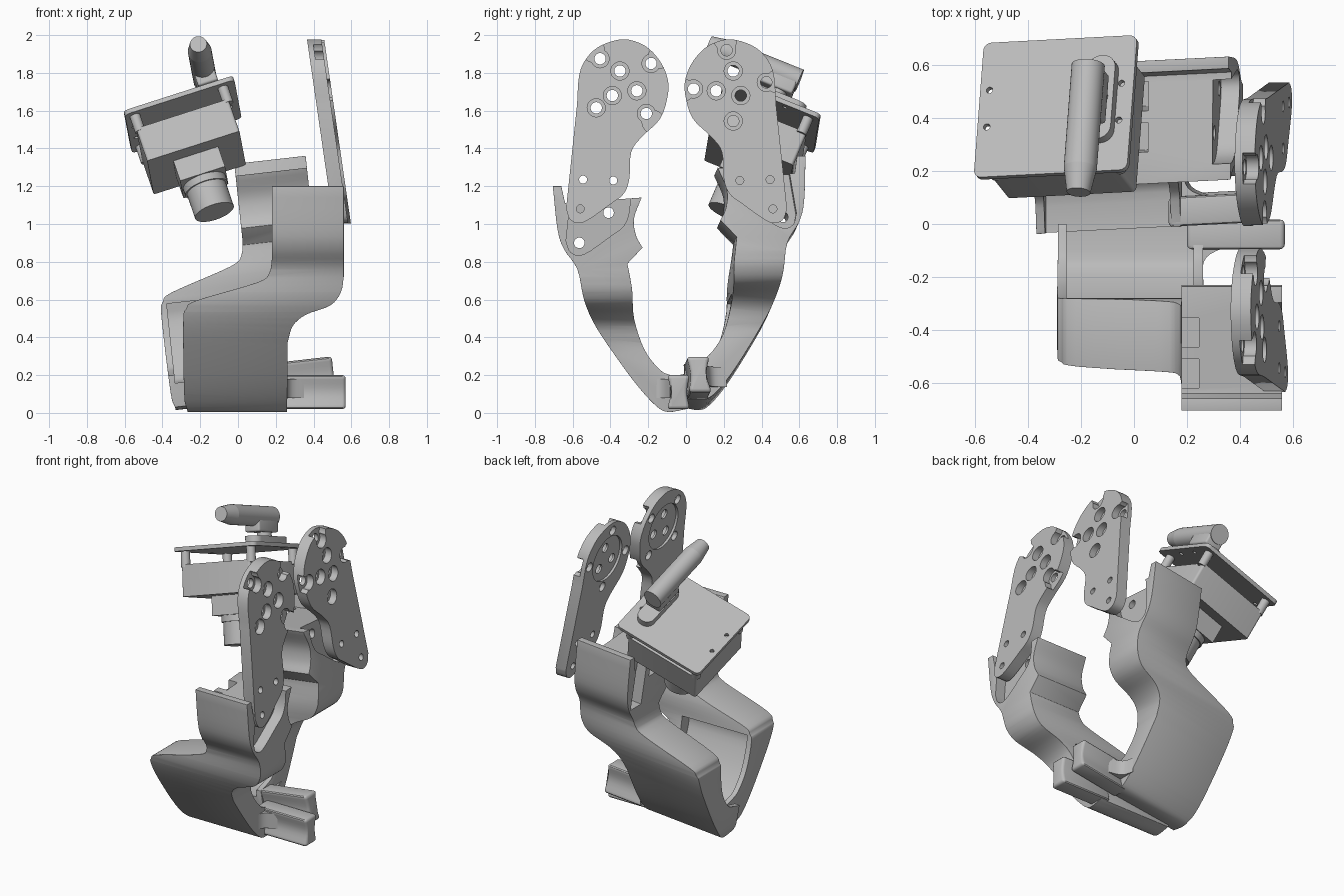
import bpy, bmesh, math
from mathutils import Matrix, Vector

if "Cube" in bpy.data.objects:
    bpy.data.objects.remove(bpy.data.objects["Cube"])

grey = bpy.data.materials.new("machined grey")
grey.use_nodes = True
grey.diffuse_color = (0.5, 0.5, 0.5, 1)
grey.node_tree.nodes["Principled BSDF"].inputs["Base Color"].default_value = (0.5, 0.5, 0.5, 1)


def make(name, bm):
    bmesh.ops.recalc_face_normals(bm, faces=bm.faces)
    mesh = bpy.data.meshes.new(name)
    bm.to_mesh(mesh)
    bm.free()
    mesh.materials.append(grey)
    ob = bpy.data.objects.new(name, mesh)
    bpy.context.collection.objects.link(ob)
    return ob


def prism(name, outline, lo, hi, axis):
    """Extrude a closed outline along x (outline is y, z), y (x, z) or z (x, y)."""
    def place(p, t):
        return {"x": (t, p[0], p[1]), "y": (p[0], t, p[1]), "z": (p[0], p[1], t)}[axis]
    bm = bmesh.new()
    a = [bm.verts.new(place(p, lo)) for p in outline]
    b = [bm.verts.new(place(p, hi)) for p in outline]
    bm.faces.new(a)
    bm.faces.new(b)
    for i in range(len(a)):
        j = (i + 1) % len(a)
        bm.faces.new((a[i], a[j], b[j], b[i]))
    return make(name, bm)


def rect(cx, cy, w, h, r=0.0):
    if r == 0:
        return [(cx - w, cy - h), (cx + w, cy - h), (cx + w, cy + h), (cx - w, cy + h)]
    pts = []
    for k, (sx, sy) in enumerate(((1, 1), (-1, 1), (-1, -1), (1, -1))):
        for s in range(7):
            t = math.radians(90 * k + 15 * s)
            pts.append((cx + sx * (w - r) + r * math.cos(t), cy + sy * (h - r) + r * math.sin(t)))
    return pts


def circle(cx, cy, r, n=28):
    return [(cx + r * math.cos(2 * math.pi * i / n), cy + r * math.sin(2 * math.pi * i / n)) for i in range(n)]


def smooth(pts, n=4):
    """Catmull-Rom curve through an open run of points."""
    v = [Vector(p) for p in pts]
    v = [2 * v[0] - v[1]] + v + [2 * v[-1] - v[-2]]
    out = []
    for a, b, c, d in zip(v, v[1:], v[2:], v[3:]):
        for i in range(n):
            t = i / n
            q = 0.5 * (2 * b + (c - a) * t + (2 * a - 5 * b + 4 * c - d) * t ** 2 + (3 * b - a - 3 * c + d) * t ** 3)
            out.append((q.x, q.y))
    return out + [tuple(pts[-1])]


def bake(ob):
    graph = bpy.context.evaluated_depsgraph_get()
    mesh = bpy.data.meshes.new_from_object(ob.evaluated_get(graph))
    ob.modifiers.clear()
    ob.data = mesh


def combine(ob, other, op="DIFFERENCE"):
    m = ob.modifiers.new("cut", "BOOLEAN")
    m.operation, m.object, m.solver = op, other, "EXACT"
    bake(ob)
    bpy.data.objects.remove(other)


def round_edges(ob, width, segments=3):
    m = ob.modifiers.new("edge", "BEVEL")
    m.width, m.segments, m.limit_method, m.angle_limit = width, segments, "ANGLE", math.radians(40)
    bake(ob)


def finish(ob):
    bpy.ops.object.select_all(action="DESELECT")
    ob.select_set(True)
    bpy.context.view_layer.objects.active = ob
    bpy.ops.object.shade_smooth_by_angle(angle=math.radians(32))


def twin(ob, name, matrix):
    new = bpy.data.objects.new(name, ob.data.copy())
    bpy.context.collection.objects.link(new)
    new.data.transform(matrix)
    new.data.flip_normals()
    finish(new)


# Arm plate outline (y, z): round head on a tapering shank
arm_outline = smooth([(-0.635, 1.08), (-0.61, 1.02), (-0.54, 1.01), (-0.4, 1.105), (-0.33, 1.16), (-0.3, 1.24),
                      (-0.29, 1.38), (-0.235, 1.46), (-0.135, 1.56), (-0.095, 1.69), (-0.1, 1.78), (-0.143, 1.87),
                      (-0.22, 1.945), (-0.33, 1.978), (-0.45, 1.945), (-0.525, 1.88), (-0.565, 1.79), (-0.577, 1.63)])
bolt_holes = [(-0.545, 1.235), (-0.385, 1.23), (-0.56, 1.08)]


def arm(name, holes, rim_holes, mirror):
    ob = prism(name, arm_outline, -0.038, 0.038, "x")
    for y, z in bolt_holes:
        combine(ob, prism("cutter", circle(y, z, 0.021), -0.1, 0.1, "x"))
    for y, z in holes + rim_holes:
        combine(ob, prism("cutter", circle(y, z, 0.03), -0.1, 0.1, "x"))
        combine(ob, prism("cutter", circle(y, z, 0.048), -0.008, 0.1, "x"))
    for y, z in rim_holes:
        # counterbores that break out through the rim
        out = (Vector((y, z)) - Vector((-0.335, 1.735))) * 1.3 + Vector((-0.335, 1.735))
        combine(ob, prism("cutter", circle(out.x, out.y, 0.06), -0.008, 0.1, "x"))
    combine(ob, prism("cutter", circle(-0.335, 1.735, 0.15, 40), -0.1, -0.022, "x"))
    # lean the plate inward toward the top
    lean = Matrix(((1, 0, -0.145, 0.69), (0, 1, 0, 0), (0, 0, 1, 0), (0, 0, 0, 1)))
    if mirror:
        lean = Matrix.Translation((0.015, -0.1, 0)) @ Matrix.Scale(-1, 4, (0, 1, 0)) @ lean
    ob.data.transform(lean)
    if mirror:
        ob.data.flip_normals()
    finish(ob)


inner_holes = [(-0.35, 1.81), (-0.26, 1.705), (-0.39, 1.68)]
arm("front_arm", inner_holes + [(-0.475, 1.615)], [(-0.455, 1.875), (-0.185, 1.85), (-0.21, 1.585)], False)
arm("rear_arm", inner_holes + [(-0.35, 1.545)], [(-0.315, 1.92), (-0.525, 1.75), (-0.14, 1.715)], True)

# Jaw: side profile (y, z) crossed with the front outline (x, z)
outer = smooth([(-0.705, 1.2), (-0.68, 0.97), (-0.645, 0.865), (-0.575, 0.76), (-0.54, 0.6), (-0.485, 0.47),
                (-0.38, 0.31), (-0.25, 0.135), (-0.15, 0.03), (-0.09, 0.005), (0, 0.02)])
inner = smooth([(0, 0.18), (-0.08, 0.2), (-0.14, 0.23), (-0.22, 0.335), (-0.275, 0.5), (-0.285, 0.65), (-0.31, 0.79)])
notch = smooth([(-0.23, 0.875), (-0.265, 0.94), (-0.275, 1.03), (-0.235, 1.14)])
jaw = prism("front_jaw", outer + inner + notch + [(-0.64, 1.11), (-0.66, 1.2)], -0.5, 0.7, "x")
right_edge = smooth([(0.56, 0.72), (0.545, 0.64), (0.49, 0.57), (0.36, 0.52), (0.29, 0.46), (0.262, 0.37)])
left_edge = smooth([(-0.27, 0.02), (-0.285, 0.1), (-0.29, 0.48), (-0.275, 0.55), (-0.22, 0.595), (0.1, 0.69),
                    (0.165, 0.74), (0.18, 0.82)])
combine(jaw, prism("cutter", [(0.18, 1.3), (0.56, 1.3)] + right_edge + [(0.26, -0.1), (-0.25, -0.1)] + left_edge,
                   -1, 1, "y"), "INTERSECT")
round_edges(jaw, 0.018)
# hollow palm pocket
pocket = smooth([(-0.35, 0.54), (-0.345, 0.45), (-0.27, 0.29), (-0.17, 0.165), (-0.1, 0.14)])
combine(jaw, prism("cutter", pocket + [(0.1, 0.14), (0.1, 0.54)], -0.255, 0.225, "x"))
# arm seat and its bolt slots
combine(jaw, prism("cutter", [(y, z - 0.17) for y, z in arm_outline], 0.49, 0.8, "x"))
for y, z in ((-0.41, 1.06), (-0.565, 0.9)):
    combine(jaw, prism("cutter", circle(y, z, 0.028), 0.1, 0.8, "x"))
    combine(jaw, prism("cutter", rect(y, z + 0.2, 0.055, 0.25), 0.1, 0.245, "x"))
finish(jaw)

# Waisted fingertip and the fillet joining it to the jaw
tip_side = smooth([(-0.1, 0.02), (-0.08, 0.11), (-0.1, 0.2)]) + smooth([(0.02, 0.2), (0.005, 0.11), (0.02, 0.02)])
tip = prism("front_fingertip", tip_side, 0.2, 0.57, "x")
round_edges(tip, 0.02)
finish(tip)
fillet = prism("front_fingertip_fillet", smooth([(0.25, -0.2), (0.275, -0.125), (0.35, -0.085)]) + [(0.25, -0.05)],
               0.08, 0.18, "z")
finish(fillet)

# The rear jaw mirrors the front one, swung slightly open
swing = Matrix(((0.994, 0, -0.113, -0.063), (0.05, -1, -0.075, -0.01), (0.113, 0, 1.048, 0.04), (0, 0, 0, 1)))
twin(jaw, "rear_jaw", swing)
tip_swing = Matrix.Translation((0.015, 0.02, -0.015)) @ swing
twin(tip, "rear_fingertip", tip_swing)
twin(fillet, "rear_fingertip_fillet", tip_swing)

# Camera: built flat, then tilted into place
u, v, n = Vector((0.95, 0.05, 0.305)), Vector((0.071, 0.924, -0.372)), Vector((-0.30, 0.376, 0.876))
pose = Matrix.Translation((-0.3, 0.445, 1.59)) @ Matrix((u, v, n)).transposed().to_4x4()


def mount(ob):
    finish(ob)
    ob.data.transform(pose)


plate = prism("camera_back_plate", rect(0.003, 0, 0.305, 0.275, 0.03), -0.025, 0, "z")
for x in (-0.265, 0.26):
    for y in (-0.07, 0.08):
        combine(plate, prism("cutter", circle(x, y, 0.013, 12), -0.1, 0.1, "z"))
mount(plate)
for x in (-0.25, 0.24):
    for y in (-0.215, 0.215):
        mount(prism("camera_standoff", circle(x, y, 0.028, 20), -0.12, -0.02, "z"))
mount(prism("camera_body", rect(-0.01, 0, 0.257, 0.24, 0.015), -0.3, -0.105, "z"))
mount(prism("lens_mount", rect(-0.005, 0, 0.125, 0.125), -0.42, -0.29, "z"))
mount(prism("lens_collar", circle(-0.005, 0, 0.118, 40), -0.46, -0.41, "z"))
mount(prism("lens_barrel", circle(-0.005, 0, 0.108, 40), -0.6, -0.45, "z"))

# Cable plug on the back of the camera
mount(prism("plug_flange", rect(0.19, 0.01, 0.055, 0.17, 0.05), -0.01, 0.045, "z"))
mount(prism("plug_neck", circle(0.18, 0.01, 0.045), 0.04, 0.09, "z"))
elbow = prism("plug_elbow", rect(0.18, -0.015, 0.055, 0.1), 0.07, 0.18, "z")
round_edges(elbow, 0.012)
mount(elbow)
for name, start, end, r1, r2 in (("plug_tip", -0.43, -0.33, 0.045, 0.063), ("plug_grip", -0.33, 0.09, 0.063, 0.063)):
    bm = bmesh.new()
    bmesh.ops.create_cone(bm, cap_ends=True, segments=32, radius1=r1, radius2=r2, depth=end - start,
                          matrix=Matrix.Translation((0.18, (start + end) / 2, 0.168))
                          @ Matrix.Rotation(-math.pi / 2, 4, "X"))
    mount(make(name, bm))
